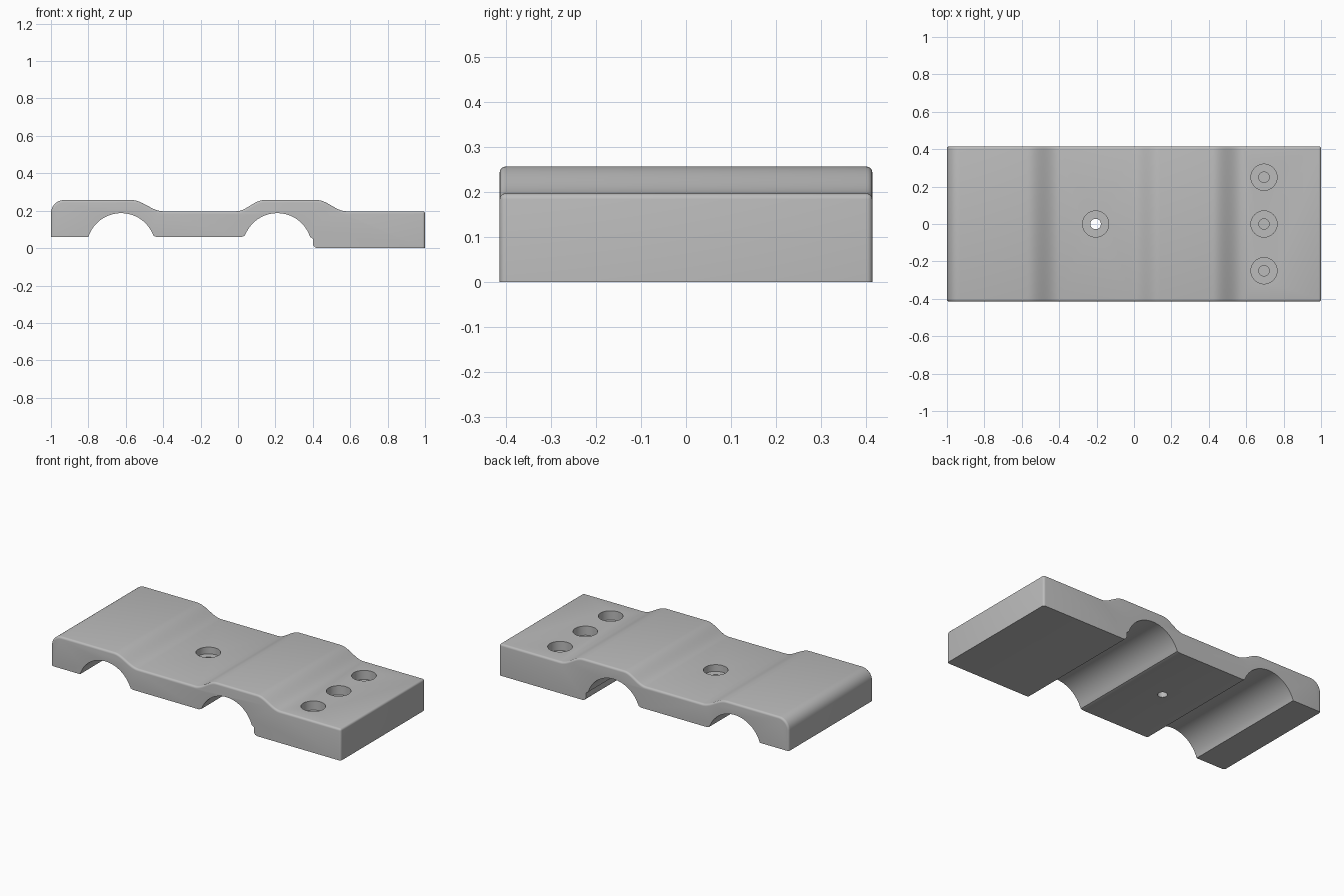
import bpy, bmesh, math

if "Cube" in bpy.data.objects:
    bpy.data.objects.remove(bpy.data.objects["Cube"], do_unlink=True)

HALF_Y = 0.415
HIGH, LOW, UNDER = 0.257, 0.197, 0.06

grey = bpy.data.materials.new("plain grey")
grey.use_nodes = True
colour = (0.5, 0.5, 0.5, 1)
grey.diffuse_color = colour
grey.node_tree.nodes["Principled BSDF"].inputs["Base Color"].default_value = colour


def arc(cx, cz, r, start, end, n):
    """Points on an arc, angles in degrees."""
    angles = [math.radians(start + (end - start) * i / n) for i in range(n + 1)]
    return [(cx + r * math.cos(a), cz + r * math.sin(a)) for a in angles]


def ramp(x0, x1, z0, z1, n=14):
    """Smooth S-shaped step between two levels."""
    return [(x0 + (x1 - x0) * i / n,
             z0 + (z1 - z0) * (1 - math.cos(math.pi * i / n)) / 2) for i in range(n + 1)]


# Upper outline, left to right
top = [(-1, UNDER)] + arc(-0.93, HIGH - 0.07, 0.07, 180, 90, 8)
top += ramp(-0.57, -0.40, HIGH, LOW)
top += ramp(-0.01, 0.14, LOW, HIGH)
top += ramp(0.42, 0.58, HIGH, LOW)
top += [(1, LOW), (1, 0)]

# Lower outline, right to left, with two pipe channels
R, CZ = 0.184, 0.003
bottom = arc(0.425, 0.025, 0.025, 270, 180, 5)
bottom += [(0.4, 0.05)] + arc(0.21, CZ, R, 18, 155, 32)
bottom += [(0.035, 0.065), (0.02, UNDER), (-0.435, UNDER), (-0.45, 0.065)]
bottom += arc(-0.625, CZ, R, 25, 162, 32)
outline = top + bottom

# Clamp body: extruded outline with a rounded upper rim
bm = bmesh.new()
front = [bm.verts.new((x, -HALF_Y, z)) for x, z in outline]
back = [bm.verts.new((x, HALF_Y, z)) for x, z in outline]
bm.faces.new(front)
bm.faces.new(back[::-1])
count = len(outline)
for i in range(count):
    j = (i + 1) % count
    bm.faces.new((front[i], back[i], back[j], front[j]))
bmesh.ops.recalc_face_normals(bm, faces=bm.faces)
rim = [bm.edges.get((side[i], side[i + 1]))
       for side in (front, back) for i in range(len(top) - 1)]
corner = len(top) - 2
rim.append(bm.edges.get((front[corner], back[corner])))
bmesh.ops.bevel(bm, geom=rim, offset=0.013, offset_type='OFFSET', segments=4,
                profile=0.5, affect='EDGES', clamp_overlap=False)
mesh = bpy.data.meshes.new("clamp_body")
bm.to_mesh(mesh)
bm.free()
body = bpy.data.objects.new("clamp_body", mesh)
bpy.context.collection.objects.link(body)
mesh.materials.append(grey)


def drill(x, y, r, floor):
    """Cut a round hole from above down to the floor height."""
    height = 0.4 - floor
    bpy.ops.mesh.primitive_cylinder_add(vertices=48, radius=r, depth=height,
                                        location=(x, y, floor + height / 2))
    cutter = bpy.context.object
    cutter.name = "hole_cutter"
    cutter.hide_render = True
    cutter.data.materials.append(grey)
    bpy.context.view_layer.objects.active = body
    cut = body.modifiers.new("hole", 'BOOLEAN')
    cut.operation, cut.solver, cut.object = 'DIFFERENCE', 'EXACT', cutter
    bpy.ops.object.modifier_apply(modifier=cut.name)
    bpy.data.objects.remove(cutter, do_unlink=True)


# Central counterbored through hole, and three blind holes in the thick end
drill(-0.205, 0, 0.07, 0.155)
drill(-0.205, 0, 0.028, -0.1)
for y in (-0.25, 0, 0.25):
    drill(0.695, y, 0.07, 0.14)
    drill(0.695, y, 0.028, 0.06)

bpy.ops.object.select_all(action='DESELECT')
body.select_set(True)
bpy.context.view_layer.objects.active = body
bpy.ops.object.shade_smooth_by_angle(angle=math.radians(32))
